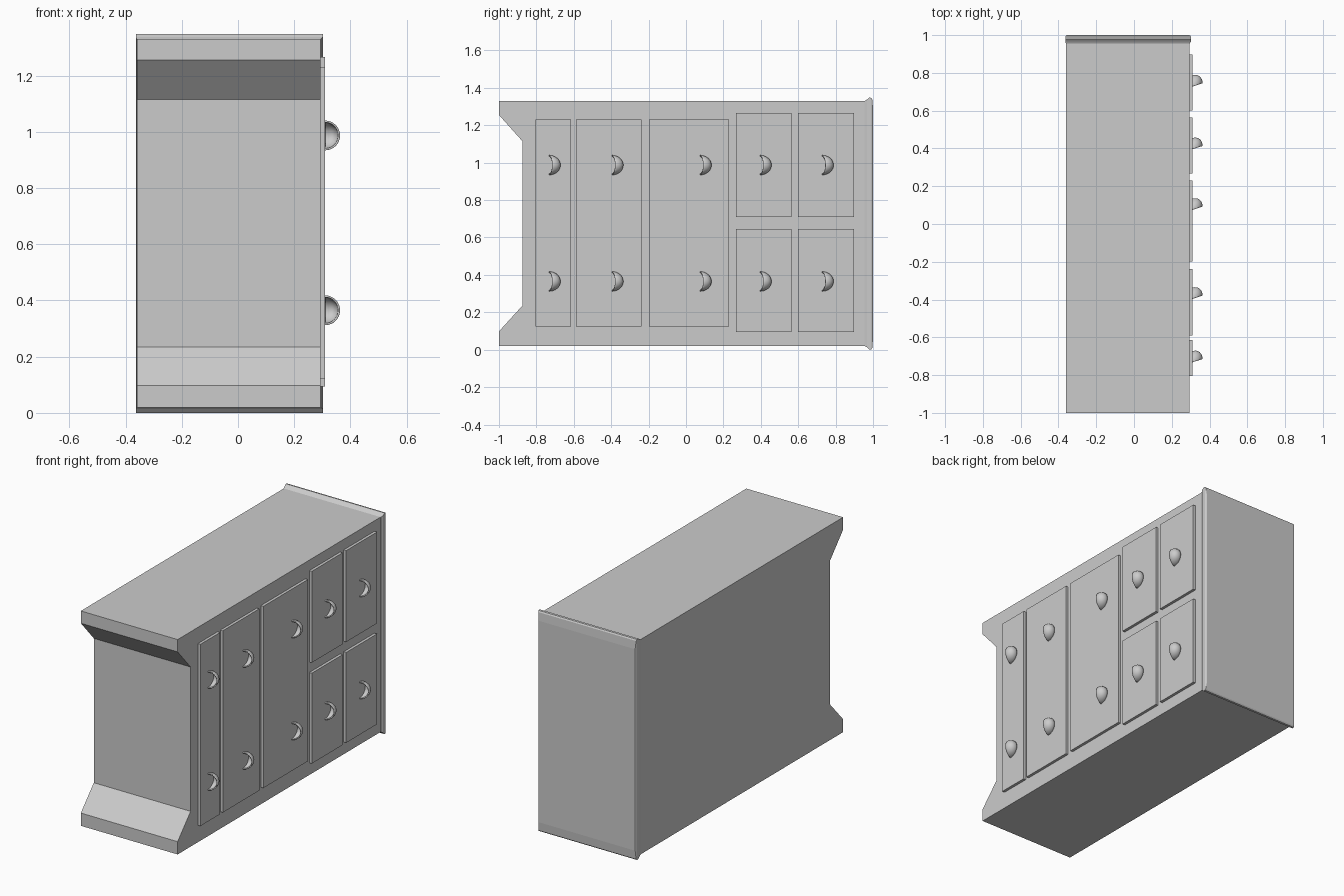
import bpy, bmesh, math

if "Cube" in bpy.data.objects:
    bpy.data.objects.remove(bpy.data.objects["Cube"])

FACE = 0.293      # x of the carcass front
DRAWER = 0.31     # x of the drawer fronts


def finish(name, bm, smooth=False):
    bmesh.ops.remove_doubles(bm, verts=bm.verts, dist=1e-5)
    bmesh.ops.recalc_face_normals(bm, faces=bm.faces)
    me = bpy.data.meshes.new(name)
    bm.to_mesh(me)
    bm.free()
    ob = bpy.data.objects.new(name, me)
    bpy.context.collection.objects.link(ob)
    if smooth:
        bpy.context.view_layer.objects.active = ob
        ob.select_set(True)
        bpy.ops.object.shade_smooth_by_angle(angle=math.radians(40))
        ob.select_set(False)
    return ob


def loft(name, rings, smooth=False):
    bm = bmesh.new()
    loops = [[bm.verts.new(p) for p in r] for r in rings]
    n = len(loops[0])
    for a, b in zip(loops, loops[1:]):
        for i in range(n):
            bm.faces.new((a[i], a[(i + 1) % n], b[(i + 1) % n], b[i]))
    bm.faces.new(loops[0])
    bm.faces.new(loops[-1])
    return finish(name, bm, smooth)


# Carcass: side profile (y, z) with the cut-out between the feet
profile = [(-1, 0.02), (-1, 0.098), (-0.875, 0.235), (-0.875, 1.115),
           (-1, 1.255), (-1, 1.33), (0.965, 1.33), (0.965, 0.02)]
loft("carcass", [[(x, y, z) for y, z in profile] for x in (-0.36, FACE)])

# Moulded top slab: rectangles stacked along y, (y, x0, x1, z0, z1)
slab = [(0.955, -0.361, 0.295, 0.02, 1.33),
        (0.967, -0.363, 0.302, 0.013, 1.337),
        (0.98, -0.363, 0.302, 0.0, 1.348),
        (0.991, -0.363, 0.302, 0.002, 1.346),
        (0.996, -0.361, 0.299, 0.01, 1.338),
        (1.0, -0.357, 0.292, 0.06, 1.288)]
loft("top_slab", [[(a, y, c), (b, y, c), (b, y, d), (a, y, d)]
                  for y, a, b, c, d in slab])


# Drawer fronts
def drawer(name, y0, y1, z0, z1):
    loft(name, [[(x, y0, z0), (x, y1, z0), (x, y1, z1), (x, y0, z1)]
                for x in (FACE - 0.01, DRAWER)])


for i, (y0, y1) in enumerate([(-0.805, -0.615), (-0.589, -0.238), (-0.198, 0.23)]):
    drawer(f"wide_drawer_{i + 1}", y0, y1, 0.123, 1.231)
for i, (y0, y1) in enumerate([(0.268, 0.565), (0.60, 0.897)]):
    drawer(f"left_small_drawer_{i + 1}", y0, y1, 0.094, 0.645)
    drawer(f"right_small_drawer_{i + 1}", y0, y1, 0.709, 1.266)


# Cup handles: hollow quarter domes open towards the floor end
def cup_handle(name, y, z, lats=16, lons=8):
    bm = bmesh.new()
    grid = []
    for i in range(lats + 1):
        p = math.pi * (i / lats - 0.5)
        row = []
        for j in range(lons + 1):
            t = math.pi / 2 * j / lons
            row.append(bm.verts.new((
                DRAWER + 0.053 * math.cos(p) * math.sin(t),
                y + math.cos(p) * (0.017 * math.sin(t) + 0.059 * math.cos(t)),
                z + 0.053 * math.sin(p))))
        grid.append(row)
    for a, b in zip(grid, grid[1:]):
        for j in range(lons):
            bm.faces.new((a[j], a[j + 1], b[j + 1], b[j]))
    bmesh.ops.remove_doubles(bm, verts=bm.verts, dist=1e-5)
    bmesh.ops.recalc_face_normals(bm, faces=bm.faces)
    # make normals point away from the cup centre so the shell grows inward
    f = max(bm.faces, key=lambda f: f.calc_center_median().y)
    if f.normal.y < 0:
        bmesh.ops.reverse_faces(bm, faces=bm.faces)
    me = bpy.data.meshes.new(name)
    bm.to_mesh(me)
    bm.free()
    ob = bpy.data.objects.new(name, me)
    bpy.context.collection.objects.link(ob)
    shell = ob.modifiers.new("shell", "SOLIDIFY")
    shell.thickness = 0.007
    shell.offset = -1
    for poly in me.polygons:
        poly.use_smooth = True


for i, y in enumerate((-0.732, -0.396, 0.075, 0.396, 0.728)):
    cup_handle(f"left_handle_{i + 1}", y, 0.365)
    cup_handle(f"right_handle_{i + 1}", y, 0.987)
